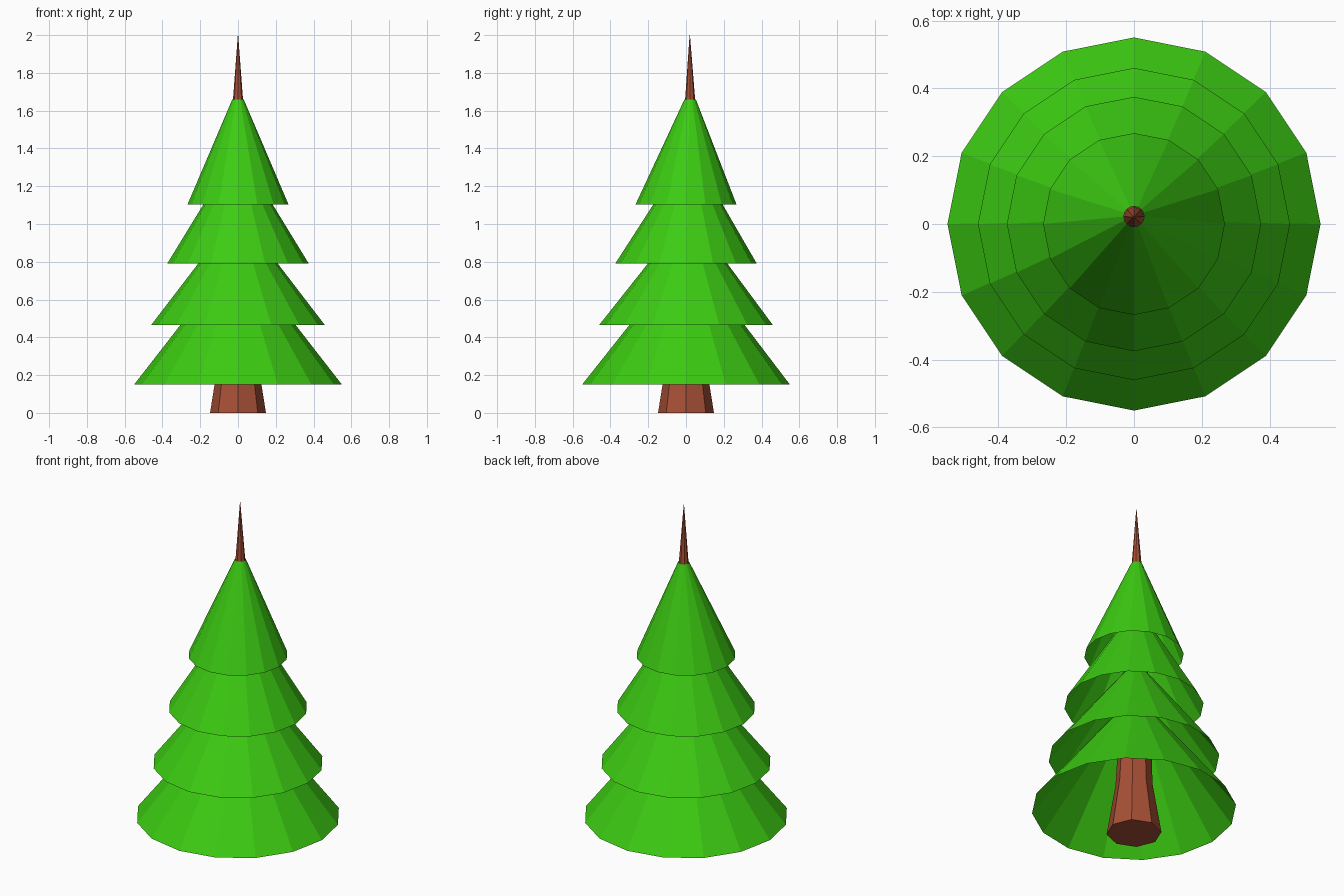
import bpy
from math import cos, sin, pi

if "Cube" in bpy.data.objects:
    bpy.data.objects.remove(bpy.data.objects["Cube"])


def material(name, color):
    m = bpy.data.materials.new(name)
    m.diffuse_color = color
    m.use_nodes = True
    m.node_tree.nodes["Principled BSDF"].inputs["Base Color"].default_value = m.diffuse_color
    return m


def loft(name, sides, rings, mat, cap_bottom=False):
    """Flat-shaded stack of regular rings given as (radius, z, y offset)."""
    verts, faces = [], []
    for r, z, y in rings:
        for i in range(sides):
            a = 2 * pi * i / sides
            verts.append((r * cos(a), y + r * sin(a), z))
    for k in range(len(rings) - 1):
        for i in range(sides):
            j = (i + 1) % sides
            a, b = k * sides, (k + 1) * sides
            faces.append((a + i, a + j, b + j, b + i))
    if cap_bottom:
        faces.append(tuple(reversed(range(sides))))
    mesh = bpy.data.meshes.new(name)
    mesh.from_pydata(verts, [], faces)
    mesh.materials.append(mat)
    obj = bpy.data.objects.new(name, mesh)
    bpy.context.collection.objects.link(obj)
    return obj


green = material("needles", (0.045, 0.60, 0.006, 1))
brown = material("bark", (0.386, 0.079, 0.036, 1))

# Flared trunk, leaning slightly back and ending in a spike
loft("trunk", 8, [(0.148, 0, 0), (0.10, 0.30, 0), (0.082, 0.72, 0.01),
                  (0.028, 1.64, 0.022), (0.001, 2.0, 0.02)], brown, True)

# Open cone tiers: lower radius, lower z, upper radius, upper z, upper y offset
tiers = [(0.55, 0.15, 0.08, 0.755, 0.01),
         (0.46, 0.465, 0.05, 1.0, 0.014),
         (0.375, 0.79, 0.045, 1.33, 0.018),
         (0.268, 1.102, 0.03, 1.66, 0.022)]
for n, (r0, z0, r1, z1, y1) in enumerate(tiers, 1):
    loft(f"branch_tier_{n}", 16, [(r0, z0, 0), (r1, z1, y1)], green)
